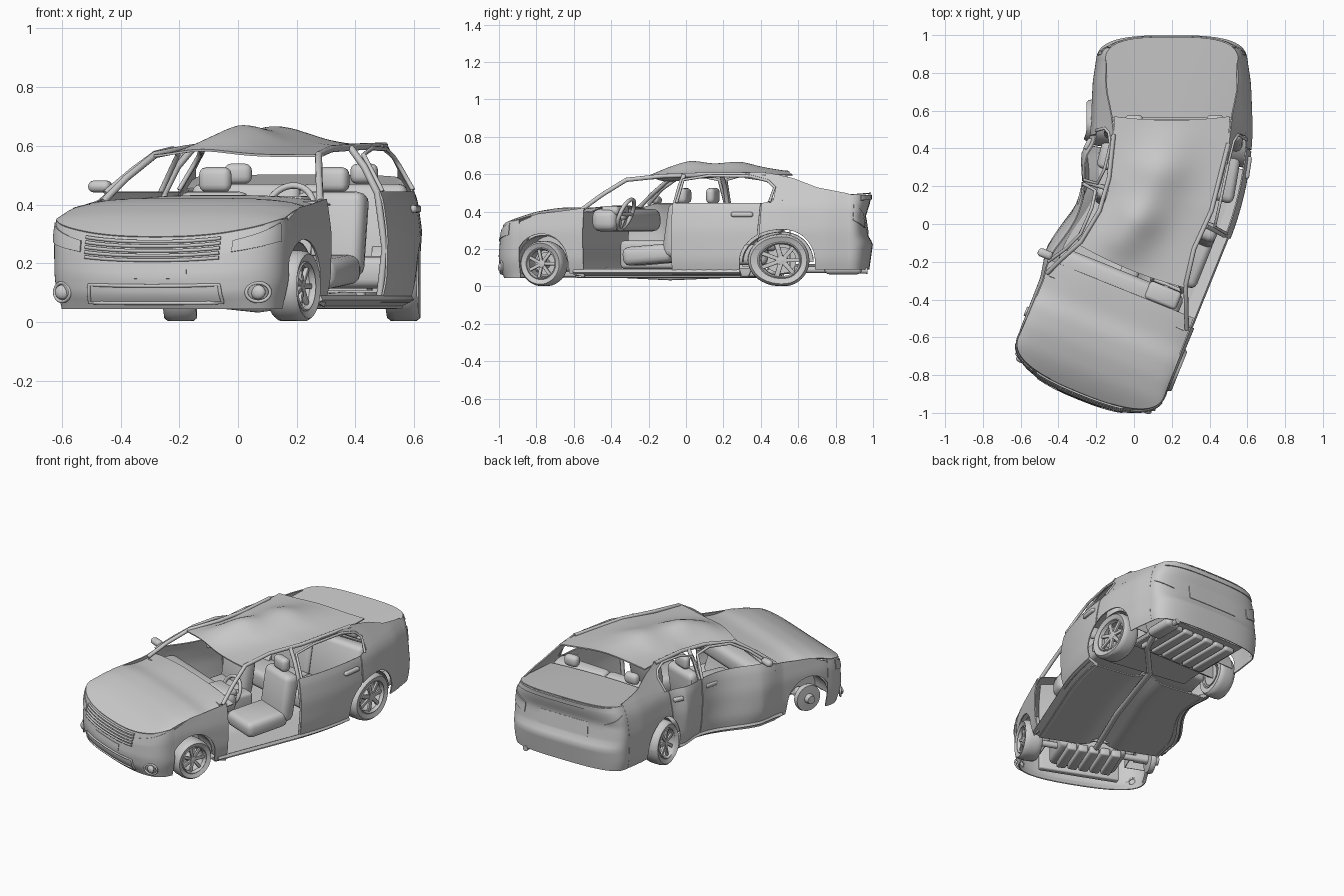
import bpy, bmesh, math
from mathutils import Vector, Matrix

if "Cube" in bpy.data.objects:
    bpy.data.objects.remove(bpy.data.objects["Cube"])

# ---------- helpers: everything is built straight (x lateral, y length), then bent ----------
def interp(tab, t):
    if t <= tab[0][0]: return tab[0][1]
    for (a, p), (b, q) in zip(tab, tab[1:]):
        if t <= b: return p + (q - p) * (t - a) / (b - a)
    return tab[-1][1]

def soft(tab, t, d=.025):
    return (interp(tab, t - d) + 2 * interp(tab, t) + interp(tab, t + d)) / 4

def bend(v):
    x, y, z = v
    if -.5 < y < .45:   # crumpled left flank
        x += .03 * math.sin(9 * y + 1.2 + 3 * z) * min(1, max(0, (-x - .3) / .08)) * min(1, (.45 - y) * 6, (y + .5) * 6)
    R, top = 1.3, .384
    a = min(top, max(0, (.55 - y) / R))
    rest = max(0, .55 - y - top * R)
    cx = .2 - R * (1 - math.cos(a)) - math.sin(a) * rest
    cy = y if y > .55 else .55 - R * math.sin(a) - math.cos(a) * rest
    return Vector((cx + x * math.cos(a), cy - x * math.sin(a), z))

def finish(name, bm, thick=0):
    for v in bm.verts: v.co = bend(v.co)
    bmesh.ops.recalc_face_normals(bm, faces=bm.faces[:])
    if thick:   # give sheets a back side and a rim
        bm.normal_update()
        rim = [e for e in bm.edges if e.is_boundary]
        back = {v: bm.verts.new(v.co - v.normal * thick) for v in bm.verts[:]}
        for f in bm.faces[:]: bm.faces.new([back[v] for v in reversed(f.verts)])
        for e in rim:
            a, b = e.verts
            bm.faces.new((a, b, back[b], back[a]))
        bmesh.ops.recalc_face_normals(bm, faces=bm.faces[:])
    me = bpy.data.meshes.new(name)
    bm.to_mesh(me); bm.free()
    ob = bpy.data.objects.new(name, me)
    bpy.context.collection.objects.link(ob)

def add_grid(bm, fn, nu, nv):
    vs = [[bm.verts.new(fn(i / nu, j / nv)) for j in range(nv + 1)] for i in range(nu + 1)]
    for i in range(nu):
        for j in range(nv):
            bm.faces.new((vs[i][j], vs[i + 1][j], vs[i + 1][j + 1], vs[i][j + 1]))

def sheet(name, fn, nu=30, nv=14, thick=.006):
    bm = bmesh.new()
    add_grid(bm, fn, nu, nv)
    finish(name, bm, thick)

def add_box(bm, c, size, bev=0, rx=0):
    m = Matrix.Translation(c) @ Matrix.Rotation(rx, 4, 'X') @ Matrix.Diagonal((*size, 1))
    vs = bmesh.ops.create_cube(bm, size=1, matrix=m)['verts']
    es = list({e for v in vs for e in v.link_edges})
    bmesh.ops.bevel(bm, geom=es, offset=bev, segments=3, affect='EDGES', profile=.5, clamp_overlap=True)

def box(name, c, size, bev=.01, rx=0):
    bm = bmesh.new()
    add_box(bm, c, size, bev, rx)
    finish(name, bm)

def tube(name, pts, r, cyclic=False):
    cu = bpy.data.curves.new(name, 'CURVE')
    cu.dimensions, cu.bevel_depth, cu.bevel_resolution = '3D', r, 3
    cu.use_fill_caps = True
    sp = cu.splines.new('POLY')
    sp.points.add(len(pts) - 1)
    for p, q in zip(sp.points, pts): p.co = (*bend(q), 1)
    sp.use_cyclic_u = cyclic
    bpy.context.collection.objects.link(bpy.data.objects.new(name, cu))

# ---------- body surface ----------
PLAN = [(-.95, .40), (-.8, .425), (-.4, .43), (.5, .43), (.75, .42), (.88, .40)]
SECT = [(.04, .93), (.14, .99), (.3, 1), (.42, .96), (.46, .92), (.6, .72), (.65, .68)]
HOOD = [(-1.02, .27), (-.96, .315), (-.87, .365), (-.75, .405), (-.64, .422), (-.56, .412), (-.4, .43)]
W = lambda s, z: soft(PLAN, s) * soft(SECT, z)

def along(path, u):
    path = [Vector(p) for p in path]
    d = u * sum((b - a).length for a, b in zip(path, path[1:]))
    for a, b in zip(path, path[1:]):
        l = (b - a).length
        if d <= l: return a.lerp(b, d / l)
        d -= l
    return path[-1]

def panel(name, low, high, side, nu=40, nv=14):   # body-side skin between a lower and an upper edge
    def fn(u, v):
        s, z = along(low, u).lerp(along(high, u), v)
        return (side * W(s, z), s, z)
    sheet(name, fn, nu, nv, .007)

def arc(c, z, r, a0, a1, n=16):
    A = [math.radians(a0 + (a1 - a0) * i / n) for i in range(n + 1)]
    return [(c + r * math.cos(a), z + r * math.sin(a)) for a in A]

sgn = lambda v, p: math.copysign(abs(v) ** p, v)
hood_z = lambda s, u: soft(HOOD, s) - .035 * abs(u) ** 3

def nose(u, v, out=0):   # u -1..1 across, v 0..1 upward
    a = u * math.pi / 2
    s = -.81 - .205 * max(0, math.cos(a)) ** .75
    z = .045 + (hood_z(s + .02, u) - .045) * v
    k = interp([(0, .035), (.2, .005), (.45, 0), (.75, .012), (1, .035)], v)
    return Vector((.425 * sgn(math.sin(a), .8) * soft(SECT, z) * (1 + out), s + k * math.cos(a) - out, z))

def tail(u, v, out=0):
    a = u * math.pi / 2
    z = .09 + .4 * v
    k = interp([(0, .02), (.35, 0), (.45, .025), (.7, .04), (.9, .015), (1, .01)], v)
    return Vector((.402 * sgn(math.sin(a), .65) * soft(SECT, z) * (1 + out), .85 + .15 * max(0, math.cos(a)) ** .7 - k * math.cos(a) + out, z))

# nose, hood, tail, deck, roof
sheet("front_bumper", lambda u, v: nose(2 * u - 1, v), 48, 16)
def hood(u, v):
    u = (2 * u - 1) * .95
    p = nose(u, 1)
    s = p.y + (-.39 - p.y) * v
    z = hood_z(s, u) + (p.z - hood_z(p.y, u)) * (1 - v) ** 6
    return (p.x + (.405 * u / .95 - p.x) * v, s, z + .003)
sheet("hood", hood, 32, 20)
sheet("rear_bumper", lambda u, v: tail(2 * u - 1, v), 48, 18)
def deck(u, v):
    u = 2 * u - 1
    p = tail(u, 1)
    return (p.x + (.375 * u - p.x) * v, p.y + (.56 - p.y) * v, .49 - .035 * v + .012 * (1 - u * u))
sheet("trunk_lid", deck, 28, 12)

RIDGE = [(-.28, .585), (-.16, .635), (-.02, .672), (.12, .65), (.28, .662), (.4, .63), (.54, .605)]
def roof(u, v):
    u, s = 2 * u - 1, -.28 + .83 * v
    x = .305 * u * (1 - .14 * math.exp(-((s + .02) / .2) ** 2))
    edge = .57 + .028 * min(1, v * 2)
    top = soft(RIDGE, s, .04)
    return (x, s + .02 * u * u, edge + (top - edge) * math.exp(-((u + .4 - .4 * v) / .5) ** 2) * (1 - u ** 4) + .012 * v * (1 - u * u))
sheet("roof", roof, 32, 32, .008)

# side panels
on = lambda side, pts: [(side * W(s, z), s, z) for s, z in pts]
for side, tag in ((1, "right"), (-1, "left")):
    panel(tag + "_fender", [(-.85, .06), (-.834, .1)] + arc(-.68, .13, .152, 180, 0) + [(-.525, .07), (-.44, .05)],
          [(-.86, .31), (-.8, .35), (-.7, .39), (-.6, .40), (-.44, .42)], side)
    panel(tag + "_rear_door", [(.065, .065), (.35, .065)] + arc(.52, .135, .17, 180, 125, 6), [(.065, .445), (.434, .445)], side)
    panel(tag + "_quarter_panel", arc(.52, .135, .17, 122, 0) + [(.69, .09), (.865, .09)], [(.438, .445), (.5, .463), (.865, .492)], side)
    panel(tag + "_rear_pillar", [(.36, .582), (.46, .565), (.495, .53), (.485, .458), (.865, .488)],
          [(.36, .605), (.46, .608), (.58, .577), (.7, .53), (.87, .497)], side, 30, 8)
    tube(tag + "_front_pillar", [(side * .395, -.46, .41), (side * .35, -.36, .49), (side * .3, -.24, .57), (side * .27, -.05, .59),
         (side * .285, .15, .597), (side * .305, .45, .6)], .012)
    tube(tag + "_middle_pillar", [(x - side * .015, s, z) for x, s, z in on(side, [(.075, .07), (.075, .25), (.07, .44), (.075, .53)])] + [(side * .285, .08, .595)], .012)
    tube(tag + "_window_frame", on(side, [(.08, .445), (.09, .57), (.2, .592), (.38, .59), (.46, .565), (.49, .53), (.47, .45)]), .008)
    sheet(tag + "_sill", lambda u, v: (side * (.36 + .06 * v), -.5 + .85 * u, .045 + .03 * v), 20, 2, .02)
    box(tag + "_door_handle", (side * .422, .36, .385), (.028, .09, .026), .01)
    # wheel housings
    for s, r in ((-.68, .146), (.52, .163)):
        sheet(tag + "_wheel_housing", lambda u, v: (side * (.27 + .13 * v), s - r * math.cos(math.pi * u), .13 + r * math.sin(math.pi * u)), 18, 2, .004)
        sheet(tag + "_wheel_housing_wall", lambda u, v: (side * .27, s - r * (.05 + .95 * v) * math.cos(math.pi * u), .13 + r * v * math.sin(math.pi * u)), 18, 2, .004)
    # lamps
    def lamp(name, fn, u0, u1, v0, v1, up):
        sheet(name, lambda u, v: fn(side * (u0 + (u1 - u0) * u), v0 + (v1 - v0) * v * (.7 + .3 * u) + up * u, .005), 14, 5, .008)
    lamp(tag + "_headlight", nose, .4, .88, .74, .95, .02)
    lamp(tag + "_taillight", tail, .4, .88, .56, .78, .1)
    c = nose(side * .64, .2, .002)
    tube(tag + "_fog_light_ring", [c + Vector((.036 * math.cos(a), .02 * side * math.cos(a), .032 * math.sin(a)))
         for a in [i * math.tau / 20 for i in range(20)]], .006, True)
    bm = bmesh.new()
    bmesh.ops.create_uvsphere(bm, u_segments=16, v_segments=8, radius=1, matrix=Matrix.Translation(c) @ Matrix.Diagonal((.027, .016, .025, 1)))
    finish(tag + "_fog_light", bm)
panel("left_front_door", [(-.45, .05), (.057, .065)], [(-.45, .42), (-.36, .445), (.057, .445)], -1)
box("left_front_handle", (-.41, -.02, .385), (.028, .09, .026), .01)
box("left_mirror", (-.435, -.37, .462), (.08, .045, .04), .018)
tube("left_door_frame", on(-1, [(-.40, .44), (-.3, .52), (-.2, .575), (-.05, .59), (.04, .57), (.05, .44)]), .009)

# grille, intake, plates
for i in range(5):
    tube("grille_slat", [nose(-.36 + .68 * k / 16, .68 + i * .065, .003) for k in range(17)], .006)
loop = [(-.36, .08), (-.33, .32), (.33, .32), (.36, .08)]
tube("lower_intake_frame", [nose(a[0] + (b[0] - a[0]) * k / 8, a[1] + (b[1] - a[1]) * k / 8, .002)
     for a, b in zip(loop, loop[1:] + loop[:1]) for k in range(8)], .006, True)
sheet("front_plate_mount", lambda u, v: nose(-.14 + .28 * u, .42 + .16 * v, .003), 8, 3)
sheet("rear_plate_panel", lambda u, v: tail(-.18 + .36 * u, .48 + .22 * v, .004), 8, 4)
sheet("rear_spoiler_lip", lambda u, v: tail(-.7 + 1.4 * u, .93 + .07 * v, .006), 24, 2, .01)

# wheels
def lathe(bm, prof, x, s, z, side, n=40):
    prof = [Vector(p) for p in prof]
    def fn(u, v):
        p, a = prof[round(v * (len(prof) - 1))], u * math.tau
        return (x + side * p.y, s + p.x * math.cos(a), max(.003, z + p.x * math.sin(a)))
    add_grid(bm, fn, n, len(prof) - 1)

def wheel(tag, x, s, r, side):
    bm = bmesh.new()
    lathe(bm, [(.66*r, -.05), (.9*r, -.056), (.97*r, -.045), (r, -.025), (r, .025), (.97*r, .045), (.9*r, .056), (.7*r, .045), (.66*r, .035), (.66*r, -.05)], x, s, r, side)
    finish(tag + "_tyre", bm)
    bm = bmesh.new()
    lathe(bm, [(.6*r, -.045), (.6*r, .03), (.7*r, .046), (.66*r, .05), (.62*r, .035)], x, s, r, side)
    lathe(bm, [(.0005, .04), (.16*r, .038), (.2*r, .02), (.2*r, -.03), (.5*r, -.03), (.5*r, -.04), (.0005, -.04)], x, s, r, side)
    for i in range(7):
        a = math.tau * i / 7
        add_box(bm, (x + side * .03, s + .4*r*math.cos(a), r + .4*r*math.sin(a)), (.014, .56*r, .15*r), .003, a)
    finish(tag + "_rim", bm)
wheel("front_right", .385, -.68, .122, 1)
wheel("rear_right", .365, .52, .14, 1)
wheel("rear_left", -.395, .52, .14, -1)
bm = bmesh.new()   # the front left wheel has lost its tyre
lathe(bm, [(.0005, .05), (.025, .05), (.03, .02), (.08, .018), (.085, 0), (.08, -.015), (.03, -.02), (.03, -.1)], -.385, -.69, .13, -1)
finish("front_left_hub", bm)

# seats
for x in (-.2, .23):
    box("front_seat_cushion", (x, -.11, .17), (.25, .28, .1), .035, .08)
    box("front_seat_back", (x, .04, .30), (.25, .09, .29), .035, -.15)
    box("front_headrest", (x, .06, .485), (.115, .055, .085), .025)
    box("rear_headrest", (x, .55, .505), (.095, .055, .07), .025)
    box("rear_seat_cushion", (x * .85, .33, .17), (.37, .26, .11), .03)
    box("rear_seat_back", (x * .85, .48, .33), (.37, .09, .28), .03, -.2)

# cabin front
box("dashboard", (-.02, -.37, .355), (.68, .14, .12), .04)
box("centre_console", (0, -.2, .17), (.1, .36, .15), .02)
box("instrument_hood", (.21, -.34, .405), (.18, .1, .05), .02)
ring = [(.21 + .085 * math.cos(a), -.28 + .035 * math.sin(a), .385 + .08 * math.sin(a)) for a in [i * math.tau / 28 for i in range(28)]]
tube("steering_wheel", ring, .011, True)
tube("steering_column", [(.21, -.28, .385), (.21, -.36, .34)], .022)
for k in (0, 14, 21): tube("steering_spoke", [(.21, -.28, .385), ring[k]], .01)
sheet("firewall", lambda u, v: (-.38 + .76 * u, -.47 - .04 * math.sin(math.pi * v), .06 + .35 * v), 6, 8)
sheet("rear_bulkhead", lambda u, v: (-.35 + .7 * u, .56, .1 + .35 * v), 6, 4)

# floor and underbody
sheet("floor", lambda u, v: (-.38 + .76 * v, -.5 + .85 * u, .055 + .045 * math.exp(-((v - .5) / .08) ** 2)), 24, 24, .008)
sheet("rear_floor", lambda u, v: (-.26 + .52 * v, .34 + .6 * u, .115), 6, 4, .008)
for i in range(6): box("fuel_tank_rib", (-.2 + .08 * i, .74, .1), (.068, .32, .04), .012)
box("engine", (0, -.72, .2), (.42, .26, .24), .03)
for i in range(5): box("oil_pan_rib", (-.14 + .07 * i, -.7, .075), (.06, .24, .05), .012)
box("radiator", (0, -.9, .16), (.5, .04, .18), .01)
tube("exhaust_pipe", [(0, -.55, .07), (.02, -.1, .05), (.02, .4, .07), (.2, .6, .09), (.27, .75, .09), (.27, .97, .085)], .018)
box("muffler", (.27, .84, .095), (.1, .2, .06), .025)
for s, z in ((-.68, .12), (.52, .14)): tube("axle", [(-.36, s, z), (.36, s, z)], .02)

# smooth shading with sharp creases
for ob in bpy.data.objects: ob.select_set(ob.type == 'MESH')
bpy.context.view_layer.objects.active = next(o for o in bpy.data.objects if o.type == 'MESH')
bpy.ops.object.shade_smooth_by_angle(angle=math.radians(35))
